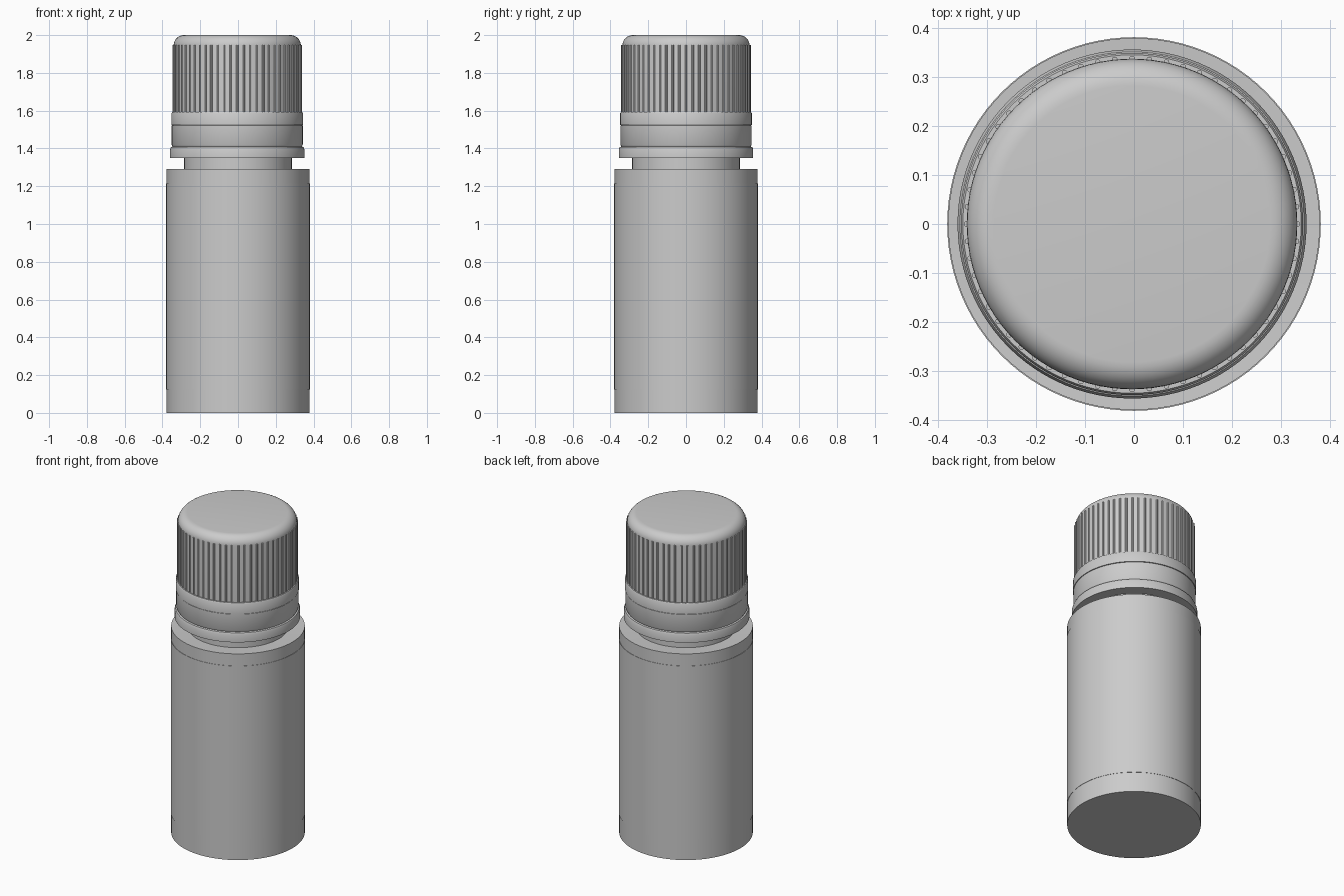
import bpy, bmesh, math

if "Cube" in bpy.data.objects:
    bpy.data.objects.remove(bpy.data.objects["Cube"])

OFF = -0.004  # the closure sits slightly off the bottle axis


def lathe(name, profile, x=0.0, n=96):
    """Revolve (radius, z) points about z; zero radius points become poles."""
    bm = bmesh.new()
    rings = []
    for r, z in profile:
        if r == 0:
            rings.append([bm.verts.new((x, 0, z))] * n)
        else:
            rings.append([bm.verts.new((x + r * math.cos(2 * math.pi * i / n),
                                        r * math.sin(2 * math.pi * i / n), z))
                          for i in range(n)])
    for a, b in zip(rings, rings[1:]):
        for i in range(n):
            j = (i + 1) % n
            bm.faces.new(list(dict.fromkeys((a[i], a[j], b[j], b[i]))))
    return finish(name, bm)


def finish(name, bm):
    bmesh.ops.recalc_face_normals(bm, faces=bm.faces)
    me = bpy.data.meshes.new(name)
    bm.to_mesh(me)
    bm.free()
    ob = bpy.data.objects.new(name, me)
    bpy.context.collection.objects.link(ob)
    bpy.ops.object.select_all(action='DESELECT')
    ob.select_set(True)
    bpy.context.view_layer.objects.active = ob
    bpy.ops.object.shade_smooth_by_angle(angle=math.radians(35))
    return ob


# Bottle body with flat shoulder and neck
lathe("bottle", [(0, 0), (0.379, 0), (0.379, 1.29), (0.285, 1.285),
                 (0.285, 1.37), (0, 1.37)])

# Thin label wrapped round the body
lathe("label", [(0.379, 0.125), (0.381, 0.125), (0.381, 1.215), (0.379, 1.215)])

# Tamper ring: bottom lip, groove and plain band
lathe("tamper_ring", [(0, 1.35), (0.356, 1.35), (0.356, 1.395), (0.351, 1.407),
                      (0.342, 1.41), (0.347, 1.42), (0.347, 1.522),
                      (0.340, 1.525), (0, 1.525)], OFF)

# Screw cap: skirt band, straight wall and rounded top
R, F = 0.337, 0.055
corner = [(R - F + F * math.cos(a), 2 - F + F * math.sin(a))
          for a in [math.pi / 2 * k / 8 for k in range(9)]]
lathe("cap", [(0, 1.525), (0.349, 1.525), (0.349, 1.585), (0.345, 1.592),
              (R, 1.592)] + corner + [(0, 2)], OFF)

# Vertical grip ribs around the cap
bm = bmesh.new()
COUNT, RIB = 60, 0.006
for k in range(COUNT):
    t = 2 * math.pi * k / COUNT
    loops = []
    for z in (1.59, 1.948):
        loops.append([bm.verts.new((OFF + R * math.cos(t) + RIB * math.cos(t + a),
                                    R * math.sin(t) + RIB * math.sin(t + a), z))
                      for a in [math.pi * 2 * s / 10 for s in range(10)]])
    for i in range(10):
        j = (i + 1) % 10
        bm.faces.new((loops[0][i], loops[0][j], loops[1][j], loops[1][i]))
    bm.faces.new(loops[0][::-1])
    bm.faces.new(loops[1])
finish("cap_ribs", bm)
